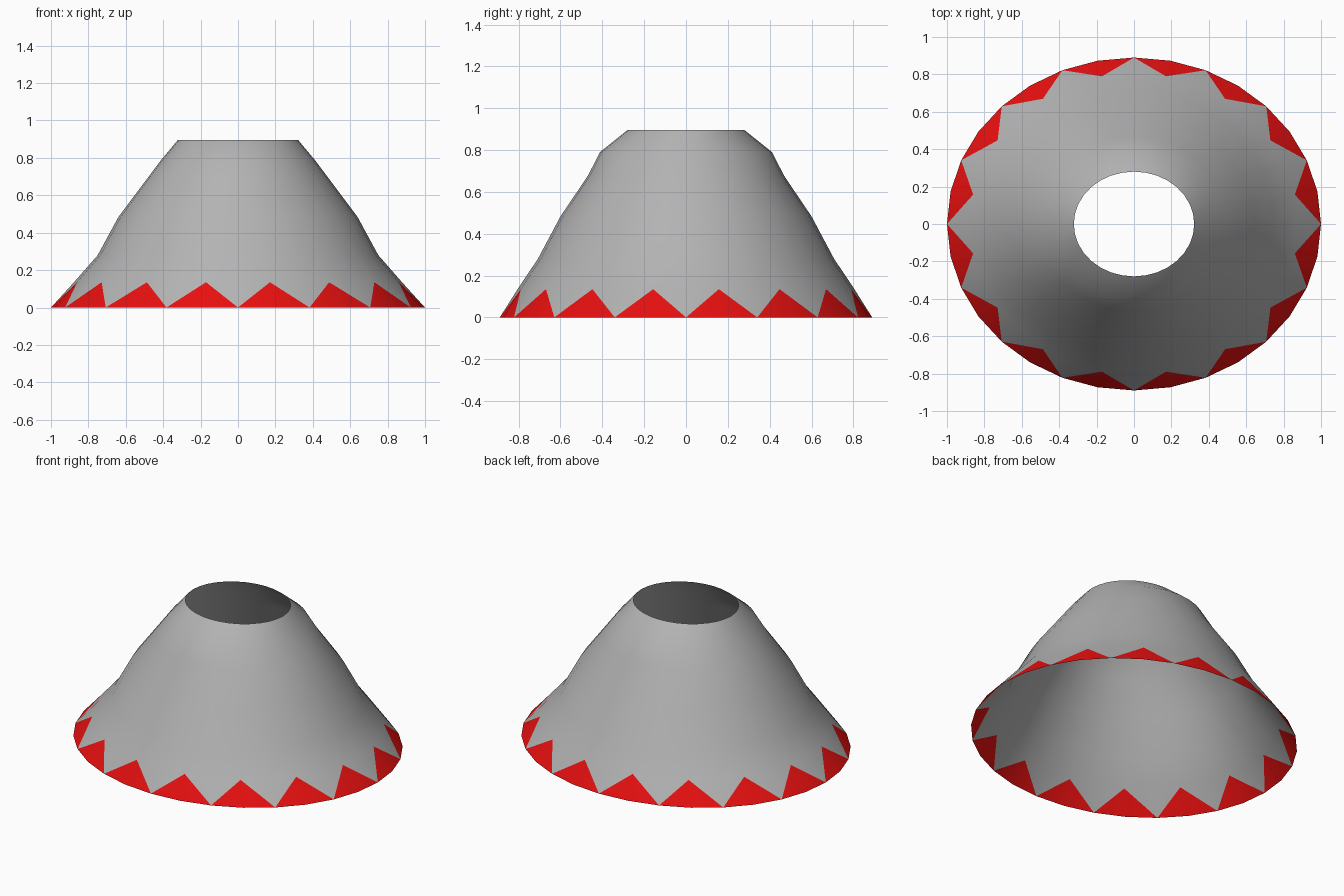
import bpy, bmesh, math

if "Cube" in bpy.data.objects:
    bpy.data.objects.remove(bpy.data.objects["Cube"])

SIDES = 32
# Rings from hem to waist: (x radius, y radius, height)
RINGS = [(1.0, 0.89, 0.0), (0.877, 0.805, 0.135), (0.75, 0.708, 0.28),
         (0.64, 0.60, 0.483), (0.495, 0.469, 0.677), (0.41, 0.411, 0.79),
         (0.322, 0.28, 0.895)]


def material(name, colour):
    m = bpy.data.materials.new(name)
    m.diffuse_color = (*colour, 1.0)
    m.use_nodes = True
    m.node_tree.nodes["Principled BSDF"].inputs["Base Color"].default_value = m.diffuse_color
    return m


bm = bmesh.new()
rings = []
for rx, ry, z in RINGS:
    rings.append([bm.verts.new((rx * math.cos(a), ry * math.sin(a), z))
                  for a in (2 * math.pi * i / SIDES for i in range(SIDES))])

# Open skirt wall, with a red zigzag cut into the lowest band
for k in range(len(rings) - 1):
    lo, hi = rings[k], rings[k + 1]
    for i in range(SIDES):
        j = (i + 1) % SIDES
        if k > 0:
            bm.faces.new((lo[i], lo[j], hi[j], hi[i]))
        elif i % 2 == 0:  # zigzag rising to a peak
            bm.faces.new((lo[i], lo[j], hi[j])).material_index = 1
            bm.faces.new((lo[i], hi[j], hi[i]))
        else:             # zigzag falling to the hem
            bm.faces.new((lo[i], lo[j], hi[i])).material_index = 1
            bm.faces.new((lo[j], hi[j], hi[i]))
for f in bm.faces:
    f.smooth = True

mesh = bpy.data.meshes.new("skirt")
bm.to_mesh(mesh)
bm.free()
mesh.materials.append(material("grey cloth", (0.45, 0.45, 0.45)))
mesh.materials.append(material("red trim", (0.8, 0.005, 0.005)))
skirt = bpy.data.objects.new("skirt", mesh)
bpy.context.collection.objects.link(skirt)
